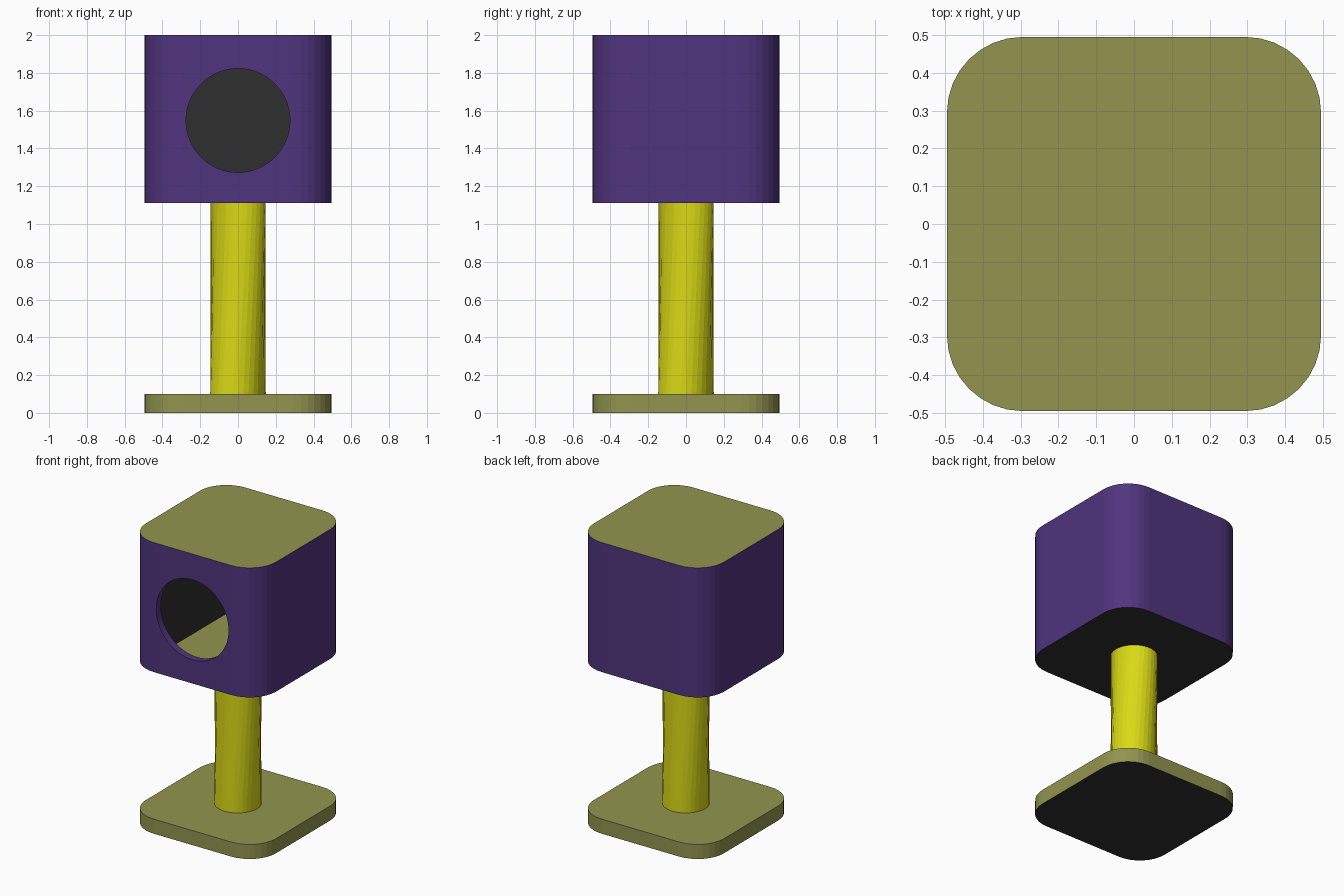
import bpy, bmesh
from math import sin, cos, pi, radians

if "Cube" in bpy.data.objects:
    bpy.data.objects.remove(bpy.data.objects["Cube"])


def material(name, rgb):
    m = bpy.data.materials.new(name)
    m.diffuse_color = (*rgb, 1)
    m.use_nodes = True
    m.node_tree.nodes["Principled BSDF"].inputs["Base Color"].default_value = m.diffuse_color
    return m


OLIVE = material("olive_carpet", (0.29, 0.30, 0.08))
PURPLE = material("purple_fabric", (0.08, 0.035, 0.21))
YELLOW = material("yellow_rope", (0.70, 0.70, 0.008))
DARK = material("dark_lining", (0.028, 0.028, 0.028))
SLOTS = [OLIVE, PURPLE, YELLOW, DARK]


def loft(name, lower, upper, z0, z1, bottom, side, top):
    """Closed solid between two outlines, with a material slot for each zone."""
    bm = bmesh.new()
    a = [bm.verts.new((x, y, z0)) for x, y in lower]
    b = [bm.verts.new((x, y, z1)) for x, y in upper]
    n = len(a)
    bm.faces.new(a[::-1]).material_index = bottom
    bm.faces.new(b).material_index = top
    for i in range(n):
        j = (i + 1) % n
        bm.faces.new((a[i], a[j], b[j], b[i])).material_index = side
    mesh = bpy.data.meshes.new(name)
    bm.to_mesh(mesh)
    bm.free()
    for m in SLOTS:
        mesh.materials.append(m)
    ob = bpy.data.objects.new(name, mesh)
    bpy.context.collection.objects.link(ob)
    return ob


def circle(r, n, turn=0.0):
    return [(r * cos(2 * pi * i / n + turn), r * sin(2 * pi * i / n + turn)) for i in range(n)]


def rounded_square(half=0.495, r=0.2, seg=8):
    pts = []
    for k, (sx, sy) in enumerate(((1, 1), (-1, 1), (-1, -1), (1, -1))):
        for i in range(seg + 1):
            t = pi / 2 * (k + i / seg)
            pts.append((sx * (half - r) + r * cos(t), sy * (half - r) + r * sin(t)))
    return pts


def cut(ob, cutter):
    mod = ob.modifiers.new("cut", 'BOOLEAN')
    mod.operation = 'DIFFERENCE'
    mod.solver = 'EXACT'
    mod.object = cutter
    bpy.context.view_layer.objects.active = ob
    bpy.ops.object.modifier_apply(modifier=mod.name)
    bpy.data.objects.remove(cutter)


# Base plate
plate = rounded_square()
loft("base", plate, plate, 0.0, 0.1, 3, 0, 0)

# Slightly twisted post
loft("post", circle(0.147, 32), circle(0.147, 32, radians(20)), 0.1, 1.11, 2, 2, 2)

# Hollow house with a floor and a dark lining
house = loft("house", plate, plate, 1.11, 2.0, 3, 1, 0)
box = [(-0.35, -0.445), (0.35, -0.445), (0.35, 0.445), (-0.35, 0.445)]
cut(house, loft("cavity_cutter", box, box, 1.165, 1.95, 0, 3, 3))

# Round entrance
hole = loft("entrance_cutter", circle(0.275, 64), circle(0.275, 64), 0.3, 0.7, 1, 1, 1)
hole.rotation_euler = (pi / 2, 0, 0)
hole.location = (0, 0, 1.548)
bpy.context.view_layer.update()
cut(house, hole)
